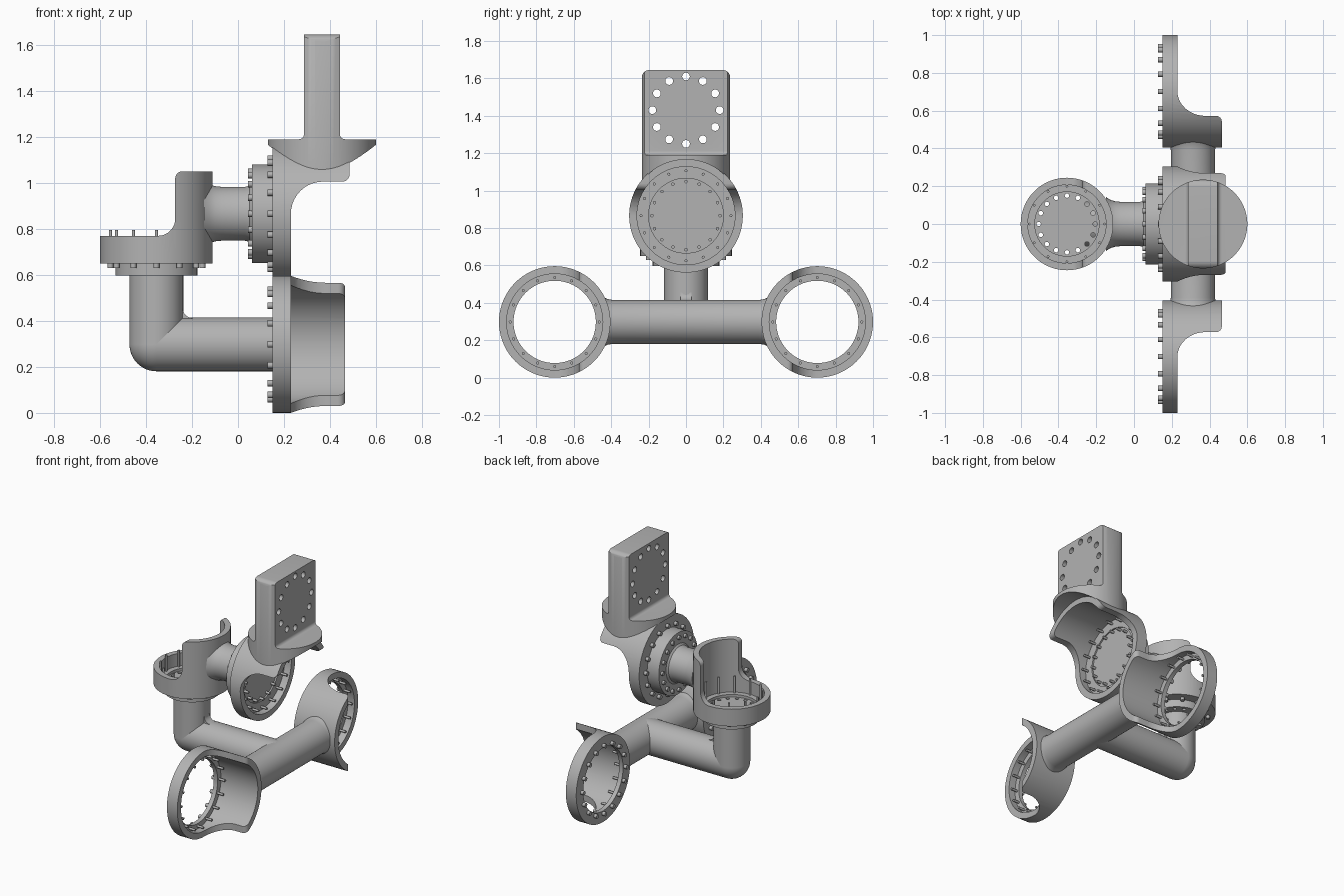
import bpy, bmesh
from math import sin, cos, pi, radians
from mathutils import Matrix, Vector

cube = bpy.data.objects.get("Cube")
if cube:
    bpy.data.objects.remove(cube)

metal = bpy.data.materials.new("plain grey metal")
metal.use_nodes = True
GREY = (0.45, 0.45, 0.45, 1)
metal.diffuse_color = GREY
metal.node_tree.nodes["Principled BSDF"].inputs["Base Color"].default_value = GREY


def frame(origin, x, z):
    """Placement matrix from an origin, a local x direction and a local z direction."""
    x, z = Vector(x), Vector(z)
    m = Matrix((x, z.cross(x), z)).transposed().to_4x4()
    m.translation = origin
    return m


def make(name, bm, matrix=Matrix()):
    bmesh.ops.recalc_face_normals(bm, faces=bm.faces)
    me = bpy.data.meshes.new(name)
    bm.to_mesh(me)
    bm.free()
    me.transform(matrix)
    me.materials.append(metal)
    ob = bpy.data.objects.new(name, me)
    bpy.context.collection.objects.link(ob)
    return ob


def lathe(name, profile, matrix=Matrix(), closed=False, steps=72):
    """Spin (radius, height) points around local z."""
    bm = bmesh.new()
    vs = [bm.verts.new((r, 0, h)) for r, h in profile]
    edges = [bm.edges.new(p) for p in zip(vs, vs[1:])]
    if closed:
        edges.append(bm.edges.new((vs[-1], vs[0])))
    bmesh.ops.spin(bm, geom=vs + edges, axis=(0, 0, 1), cent=(0, 0, 0),
                   angle=2 * pi, steps=steps, use_merge=True)
    bmesh.ops.remove_doubles(bm, verts=bm.verts, dist=1e-5)
    return make(name, bm, matrix)


def rod(name, r, length, matrix=Matrix(), steps=72):
    return lathe(name, [(0, 0), (r, 0), (r, length), (0, length)], matrix, steps=steps)


def slab(name, points, depth, matrix=Matrix()):
    """Extrude a local x-z outline, centred along local y."""
    bm = bmesh.new()
    face = bm.faces.new([bm.verts.new((x, -depth / 2, z)) for x, z in points])
    new = bmesh.ops.extrude_face_region(bm, geom=[face])["geom"]
    bmesh.ops.translate(bm, vec=(0, depth, 0),
                        verts=[v for v in new if isinstance(v, bmesh.types.BMVert)])
    return make(name, bm, matrix)


def arc(cx, cz, a, b, start, end, n=10):
    return [(cx + a * cos(radians(start + (end - start) * i / n)),
             cz + b * sin(radians(start + (end - start) * i / n))) for i in range(n + 1)]


def cut(ob, tool, operation="DIFFERENCE"):
    mod = ob.modifiers.new("cut", "BOOLEAN")
    mod.operation, mod.object, mod.solver = operation, tool, "EXACT"
    bpy.context.view_layer.update()
    deps = bpy.context.evaluated_depsgraph_get()
    me = bpy.data.meshes.new_from_object(ob.evaluated_get(deps))
    ob.modifiers.clear()
    ob.data = me
    bpy.data.objects.remove(tool)


def ring_of_rods(name, count, circle, parts, matrix):
    """Rods on a bolt circle; parts lists (radius, bottom, top)."""
    bm = bmesh.new()
    for i in range(count):
        a = 2 * pi * i / count
        for r, low, high in parts:
            place = Matrix.Translation((circle * cos(a), circle * sin(a), (low + high) / 2))
            bmesh.ops.create_cone(bm, cap_ends=True, segments=12, radius1=r, radius2=r,
                                  depth=high - low, matrix=place)
    return make(name, bm, matrix)


def housing(name, R, inner, lip, ring_h, total_h, edge, fillet, matrix):
    """Flanged ring with a half sleeve on its local +x side."""
    t = 0.03
    shell = lathe(name, [(lip, 0), (R, 0), (R, total_h), (inner, total_h), (inner, t), (lip, t)],
                  matrix, closed=True)
    keep = [(-1, -1), (1, -1), (1, total_h + 0.1), (edge + 0.1, total_h + 0.1), (edge + 0.1, total_h)]
    keep += arc(edge + 0.03, total_h - 0.03, 0.03, 0.03, 90, 180, 6)
    keep += arc(edge - fillet[0], ring_h + fillet[1], fillet[0], fillet[1], 0, -90)
    keep += [(-1, ring_h)]
    cut(shell, slab("keep", keep, 2, matrix), "INTERSECT")


X, Z = (1, 0, 0), (0, 0, 1)

# Twin lower housings with their bolts
LOW = 0.298
for side, label in ((1, "left"), (-1, "right")):
    m = frame((0.15, side * 0.702, LOW), (0, -side, 0), X)
    housing(label + "_lower_housing", 0.298, 0.257, 0.22, 0.08, 0.315, 0.13, (0.13, 0.15), m)
    ring_of_rods(label + "_lower_bolts", 16, 0.238, [(0.014, -0.022, 0), (0.008, -0.01, 0.075)], m)

# Cross pipe, flared where it meets the housings
half = [(0.132, 0.44), (0.122, 0.42), (0.117, 0.39)]
cross = [(0, -0.44)] + [(r, -h) for r, h in half] + half[::-1] + [(0, 0.44)]
lathe("cross_pipe", cross, frame((0.312, 0, LOW), X, (0, 1, 0)))

# Elbow pipe up to the shoulder
SX = -0.355
rod("elbow_horizontal_pipe", 0.117, 0.31 - SX, frame((SX, 0, LOW), (0, 1, 0), X))
rod("elbow_vertical_pipe", 0.117, 0.32, Matrix.Translation((SX, 0, LOW)))
lathe("elbow_corner", arc(0, 0, 0.117, 0.117, -90, 90, 24), Matrix.Translation((SX, 0, LOW)))
fill = [(0.1, 0.1), (0.157, 0.1)] + arc(0.157, 0.157, 0.042, 0.042, -90, -180, 6) + [(0.1, 0.157)]
slab("elbow_inner_fillet", fill, 0.06, Matrix.Translation((SX, 0, LOW)))

# Shoulder flange with through holes
flange = rod("shoulder_flange", 0.178, 0.065, Matrix.Translation((SX, 0, 0.597)))
cut(flange, ring_of_rods("holes", 16, 0.15, [(0.012, -0.1, 0.2)],
                         Matrix.Translation((SX, 0, 0.597))))

# Shoulder housing and bolts
m = Matrix.Translation((SX, 0, 0.65))
housing("shoulder_housing", 0.245, 0.207, 0.17, 0.12, 0.4, 0.082, (0.075, 0.075), m)
ring_of_rods("shoulder_bolts", 12, 0.2, [(0.013, -0.02, 0), (0.007, -0.01, 0.145)], m)

# Connecting pipe and disc between the shoulder and the middle housing
MID = 0.866
pipe = [(0, -0.147), (0.142, -0.147), (0.128, -0.125), (0.12, -0.1), (0.117, -0.07),
        (0.117, 0.03), (0.122, 0.05), (0.135, 0.06), (0.215, 0.06), (0.215, 0.155),
        (0.203, 0.155), (0.203, 0.17), (0, 0.17)]
lathe("connecting_pipe_and_disc", pipe, frame((0, 0, MID), Z, X))
m = frame((0.15, 0, MID), Z, X)
ring_of_rods("disc_bolts", 16, 0.182, [(0.014, -0.106, -0.088), (0.009, -0.1, 0.05)], m)

# Middle housing and bolts
housing("middle_housing", 0.304, 0.262, 0.2, 0.08, 0.335, 0.14, (0.14, 0.14), m)
ring_of_rods("middle_bolts", 16, 0.24, [(0.014, -0.022, 0), (0.008, -0.01, 0.075)], m)

# Upper bracket: round foot and upright plate, trimmed to the saddle below
foot = [(-0.3, 0.9), (0.3, 0.9), (0.3, 1.19)]
foot += arc(0.1, 1.212, 0.022, 0.022, -90, -180, 6)
foot += [(0.078, 1.645), (-0.078, 1.645)]
foot += arc(-0.1, 1.212, 0.022, 0.022, 0, -90, 6) + [(-0.3, 1.19)]
bracket = slab("upper_bracket", foot, 0.6, Matrix.Translation((0.365, 0, 0)))
cut(bracket, rod("round", 0.235, 1, Matrix.Translation((0.365, 0, 0.8)), 96), "INTERSECT")
outline = [(-0.3, 0.8), (0.3, 0.8), (0.3, 1.25), (0.236, 1.25)]
outline += arc(0.196, 1.605, 0.04, 0.04, 0, 90, 8) + arc(-0.196, 1.605, 0.04, 0.04, 90, 180, 8)
outline += [(-0.236, 1.25), (-0.3, 1.25)]
cut(bracket, slab("outline", outline, 2, frame((0.365, 0, 0), (0, 1, 0), Z)), "INTERSECT")
cut(bracket, rod("saddle", 0.3, 2, frame((-1, 0, MID), Z, X)))
cut(bracket, ring_of_rods("holes", 12, 0.18, [(0.021, -0.3, 0.3)],
                          frame((0.365, 0, 1.43), Z, X)))

# Smooth curved surfaces, keep edges crisp
for ob in bpy.context.collection.objects:
    if ob.type == "MESH" and ob.data.materials and ob.data.materials[0] == metal:
        ob.data.shade_smooth()
        ob.data.set_sharp_from_angle(angle=radians(32))
